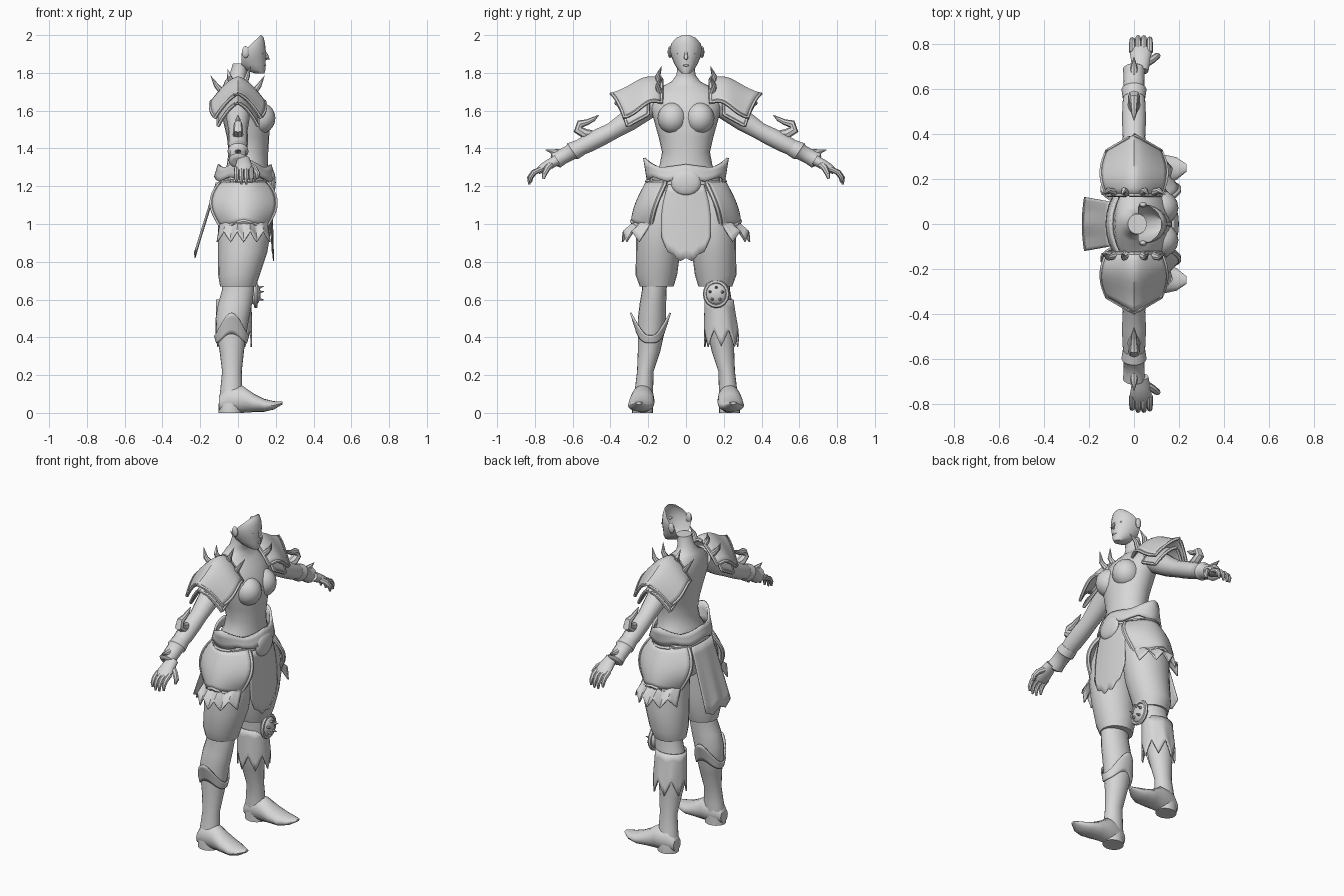
import bpy, bmesh, math
from mathutils import Vector as V

if "Cube" in bpy.data.objects:
    bpy.data.objects.remove(bpy.data.objects["Cube"])

grey = bpy.data.materials.new("light_grey")
grey.diffuse_color = (0.68, 0.68, 0.68, 1)
grey.use_nodes = True
grey.node_tree.nodes["Principled BSDF"].inputs["Base Color"].default_value = grey.diffuse_color


def finish(name, bm, thick=0):
    bmesh.ops.remove_doubles(bm, verts=bm.verts, dist=0.0003)
    bmesh.ops.recalc_face_normals(bm, faces=bm.faces)
    me = bpy.data.meshes.new(name)
    bm.to_mesh(me)
    bm.free()
    me.materials.append(grey)
    ob = bpy.data.objects.new(name, me)
    bpy.context.collection.objects.link(ob)
    if thick:
        mod = ob.modifiers.new("thickness", 'SOLIDIFY')
        mod.thickness, mod.offset = thick, 0
    return ob


def ellipse(c, u, v, n):
    return [V(c) + u * math.cos(k * math.tau / n) + v * math.sin(k * math.tau / n) for k in range(n)]


def skin(name, rings, cap=True, loop=False, cuts=()):
    """Bridge a row of rings, then trim with optional planes."""
    bm = bmesh.new()
    rows = [[bm.verts.new(p) for p in r] for r in rings]
    n = len(rows[0])
    for a, b in zip(rows, rows[1:] + (rows[:1] if loop else [])):
        for k in range(n):
            bm.faces.new((a[k], a[(k + 1) % n], b[(k + 1) % n], b[k]))
    if cap and not loop:
        bm.faces.new(rows[0])
        bm.faces.new(rows[-1])
    for co, no in cuts:
        bmesh.ops.bisect_plane(bm, geom=bm.verts[:] + bm.edges[:] + bm.faces[:],
                               plane_co=co, plane_no=no, clear_outer=True)
    return finish(name, bm)


def upright(name, secs, s=1, n=20, **kw):
    """Loft of level ellipses: (z, centre x, centre y, half depth, half width)."""
    return skin(name, [ellipse((x, y * s, z), V((a, 0, 0)), V((0, b, 0)), n)
                       for z, x, y, a, b in secs], **kw)


def tube(name, pts, radii, n=8, loop=False):
    pts = [V(p) for p in pts]
    if isinstance(radii, float):
        radii = [radii] * len(pts)
    m, rings = len(pts), []
    for i, p in enumerate(pts):
        a, b = (pts[i - 1], pts[(i + 1) % m]) if loop else (pts[max(i - 1, 0)], pts[min(i + 1, m - 1)])
        t = (b - a).normalized()
        ref = V((0, 0, 1)) if abs(t.x) > 0.8 else V((1, 0, 0))
        u = t.cross(ref).normalized()
        rings.append(ellipse(p, u * radii[i], t.cross(u) * radii[i], n))
    return skin(name, rings, loop=loop)


def sheet(name, f, nu, nv, thick=0.008):
    bm = bmesh.new()
    g = [[bm.verts.new(f(i / nu, j / nv)) for i in range(nu + 1)] for j in range(nv + 1)]
    for j in range(nv):
        for i in range(nu):
            bm.faces.new((g[j][i], g[j][i + 1], g[j + 1][i + 1], g[j + 1][i]))
    return finish(name, bm, thick)


def rim(name, f, r, n=14):
    k = [i / n for i in range(n)]
    tube(name, [f(t, 0) for t in k] + [f(1, t) for t in k] + [f(1 - t, 1) for t in k]
         + [f(0, 1 - t) for t in k], r, 6, True)


def ball(name, c, size, seg=16):
    bm = bmesh.new()
    bmesh.ops.create_uvsphere(bm, u_segments=seg, v_segments=seg // 2 + 2, radius=1)
    bmesh.ops.scale(bm, verts=bm.verts, vec=size)
    bmesh.ops.translate(bm, verts=bm.verts, vec=c)
    return finish(name, bm)


def tri(t):
    return abs(2 * (t % 1) - 1)


# torso with neck
upright("torso", [(1.0, .03, 0, .09, .10), (1.08, .03, 0, .13, .17), (1.17, .03, 0, .14, .2), (1.24, .035, 0, .13, .18),
                  (1.31, .05, 0, .11, .14), (1.38, .055, 0, .105, .127), (1.46, .053, 0, .112, .145),
                  (1.55, .045, 0, .125, .17), (1.62, .03, 0, .125, .19), (1.68, .015, 0, .105, .185),
                  (1.72, .0, 0, .085, .14), (1.755, -.01, 0, .06, .075), (1.79, 0, 0, .045, .05),
                  (1.85, .015, 0, .042, .045)], n=24)

# face shell, open at the back
upright("face", [(1.797, .115, 0, .025, .022), (1.815, .09, 0, .055, .042), (1.845, .065, 0, .08, .06),
                 (1.88, .05, 0, .097, .076), (1.92, .047, 0, .1, .086), (1.955, .055, 0, .088, .08),
                 (1.985, .075, 0, .062, .058), (2.0, .1, 0, .025, .03)], n=24,
        cuts=[((.018, 0, 1.9), (-1, 0, 0)), ((.02, 0, 1.905), (-.095, 0, .1))])
tube("nose", [(.138, 0, 1.918), (.15, 0, 1.895), (.157, 0, 1.876), (.14, 0, 1.866)], [.006, .009, .012, .006])
ball("lips", (.137, 0, 1.84), (.012, .02, .007), 10)

# belt, buckle and hanging cloths
def belt(u, v):
    a = u * math.tau
    peak = abs(math.sin(a)) ** 6 * .035
    z = (1.225 + .025 * tri(u * 6)) * (1 - v) + (1.295 + peak + .02 * tri(u * 4)) * v
    return V((.035 + (.155 - .02 * v) * math.cos(a), (.2 - .015 * v + peak * v) * math.sin(a), z))


sheet("belt", belt, 48, 3, .014)
ball("buckle", (.178, 0, 1.22), (.022, .08, .068))


def front_cloth(u, v):
    t = 2 * u - 1
    w = .095 + .035 * math.sin(min(v * 1.5, 1) * 1.57)
    return V((.178 + .01 * v - .012 * t * t, w * t, 1.21 - v * (.41 - .11 * abs(t) ** 2.5 - .02 * tri(u * 4))))


def back_cloth(u, v):
    t = 2 * u - 1
    return V((-.115 - .115 * v + .01 * t * t, (.1 + .02 * v) * t, 1.22 - v * (.40 - .03 * tri(u * 2))))


sheet("front_cloth", front_cloth, 16, 8, .005)
sheet("back_cloth", back_cloth, 16, 8, .005)

for s in (1, -1):
    ball("ear", (.04, .085 * s, 1.91), (.02, .012, .032), 10)
    ball("eye", (.129, .034 * s, 1.903), (.008, .014, .006), 8)
    ball("bust", (.118, .072 * s, 1.56), (.08, .078, .083))

    # leg: thigh with breeches hem, then boot
    upright("breeches", [(1.18, .03, .11, .13, .10), (1.08, .035, .135, .14, .115), (.97, .035, .145, .14, .118),
                         (.85, .025, .148, .13, .117), (.73, .005, .157, .11, .11), (.67, .0, .155, .095, .09)], s)
    upright("boot", [(.74, .0, .165, .09, .07), (.65, .0, .168, .085, .065), (.58, -.015, .175, .09, .07),
                     (.5, -.03, .18, .088, .075), (.42, -.035, .185, .08, .07), (.33, -.033, .195, .065, .06),
                     (.22, -.032, .215, .052, .044), (.13, -.035, .222, .058, .048), (.05, -.04, .23, .062, .055),
                     (0, -.04, .23, .062, .055)], s)
    foot = [(-.1, .05, .04, .035, .23), (-.06, .07, .07, .055, .23), (.02, .073, .073, .062, .23),
            (.08, .054, .05, .068, .235), (.14, .04, .034, .068, .24), (.19, .04, .022, .05, .247),
            (.235, .052, .007, .016, .25)]
    skin("foot", [ellipse((x, y * s, z), V((0, w, 0)), V((0, 0, h)), 16) for x, z, h, w, y in foot])

    # arm sloping outwards, with a flared glove cuff
    side, up = V((1, 0, 0)), V((0, .55 * s, .835))
    for name, secs in (("arm", [(.13, 1.66, .075, .07), (.2, 1.625, .07, .068), (.3, 1.55, .06, .058),
                                (.39, 1.492, .05, .047), (.45, 1.462, .053, .05), (.53, 1.42, .052, .048),
                                (.62, 1.375, .042, .038), (.70, 1.33, .033, .028)]),
                       ("cuff", [(.56, 1.405, .05, .046), (.6, 1.385, .056, .052), (.61, 1.38, .047, .043),
                                 (.66, 1.353, .046, .042), (.69, 1.336, .05, .046), (.70, 1.331, .034, .03)]),
                       ("palm", [(.68, 1.34, .034, .028), (.72, 1.318, .042, .028), (.76, 1.295, .048, .024),
                                 (.785, 1.278, .042, .016)])):
        skin(name, [ellipse((.01 + (.02 if name == "palm" else -.01), y * s, z), side * a, up * b, 14)
                    for y, z, a, b in secs])
    for k in range(4):
        x, l = -.008 + .026 * k, (.85, 1, 1, .9)[k]
        tube("finger", [(x, .765 * s, 1.292), (x, (.77 + .04 * l) * s, 1.272),
                        (x, (.77 + .06 * l) * s, 1.245), (x, (.77 + .06 * l) * s, 1.285 - .075 * l)],
             [.014, .014, .012, .006])
    tube("thumb", [(.045, .71 * s, 1.32), (.085, .735 * s, 1.295), (.105, .75 * s, 1.265), (.1, .755 * s, 1.24)],
         [.018, .017, .014, .007])
    tube("wrist_spike", [(0, .64 * s, 1.385), (0, .69 * s, 1.378), (0, .745 * s, 1.392)], [.014, .018, .001])
    tube("elbow_horn", [(0, .47 * s, 1.48), (0, .53 * s, 1.475), (0, .572 * s, 1.50), (0, .56 * s, 1.53),
                        (0, .52 * s, 1.54), (0, .49 * s, 1.555), (0, .46 * s, 1.578)],
         [.01, .028, .026, .022, .015, .012, .001])

    # layered shoulder armour
    def shoulder(u, v):
        t = 2 * u - 1
        return V(((.12 + .025 * math.sin(math.pi * v)) * t, s * (.13 + v * (.265 - .07 * abs(t))),
                  1.768 - .025 * v + .015 * math.sin(6 * v) - .05 * v ** 3 - .125 * abs(t) ** 1.5))

    def under_plate(u, v):
        t = 2 * u - 1
        return V((.105 * t, s * (.2 + v * (.17 - .06 * abs(t))), 1.70 - .06 * v - .12 * abs(t) ** 1.6))

    for name, f in (("shoulder_plate", shoulder), ("under_plate", under_plate)):
        sheet(name, f, 16, 8, .012)
        rim(name + "_rim", f, .01)
    for x, z, dx, dz in ((-.085, 1.70, -.06, .085), (-.035, 1.75, -.02, .07), (.035, 1.75, .03, .085),
                         (.085, 1.70, .055, .085)):
        tube("shoulder_spike", [(x, .14 * s, z), (x + dx * .5, .15 * s, z + dz * .4), (x + dx, .13 * s, z + dz)],
             [.018, .013, .001])

    # hip armour with a jagged lower fringe
    def hip(u, v):
        t = 2 * u - 1
        return V((.03 + t * (.115 + .055 * math.sin(math.pi * v ** .9)),
                  s * (.205 + .065 * math.sin(v * 1.57) + .015 * v - .1 * t * t),
                  1.225 - v * (.21 + .035 * abs(t))))

    def fringe(u, v):
        t = 2 * u - 1
        return V((.03 + t * (.12 + .02 * v), s * (.262 + .075 * v - .09 * t * t),
                  1.025 - v * (.065 + .055 * tri(u * 4))))

    sheet("hip_plate", hip, 16, 8, .012)
    rim("hip_rim", hip, .012)
    sheet("hip_fringe", fringe, 32, 4)

# left greave: downward ragged fringe
def left_greave(u, v):
    a = u * math.tau
    z = .60 - v * (.16 + .09 * tri(u * 7))
    return V((-.022 + (.09 + .003 * v) * math.cos(a), .175 + .012 * v + (.073 + .016 * v) * math.sin(a), z))


# right greave: points rising at the sides, dipping to the front
def right_greave(u, v):
    a = u * math.tau
    p = abs(math.sin(a)) ** 3
    z = (.37 + .05 * p) * (1 - v) + (.41 + .12 * p) * v
    return V((-.034 + (.078 + .012 * v) * math.cos(a), -.188 + (.07 + .035 * v * p) * math.sin(a), z))


sheet("left_greave", left_greave, 56, 5)
sheet("right_greave", right_greave, 48, 5)

# single spiked knee guard
ball("knee_guard", (.09, .16, .63), (.03, .058, .058))
tube("knee_rim", ellipse((.095, .16, .63), V((0, .06, 0)), V((0, 0, .065)), 16), .011, 6, True)
for k in range(5):
    a = k * math.tau / 5 + .3
    y, z = .16 + .032 * math.cos(a), .63 + .032 * math.sin(a)
    tube("knee_spike", [(.105, y, z), (.138, y + .008 * math.cos(a), z + .008 * math.sin(a))], [.011, .001], 6)

# smooth shading with crisp edges
bpy.ops.object.select_all(action='SELECT')
bpy.context.view_layer.objects.active = bpy.context.selected_objects[0]
bpy.ops.object.shade_smooth_by_angle(angle=math.radians(40))
